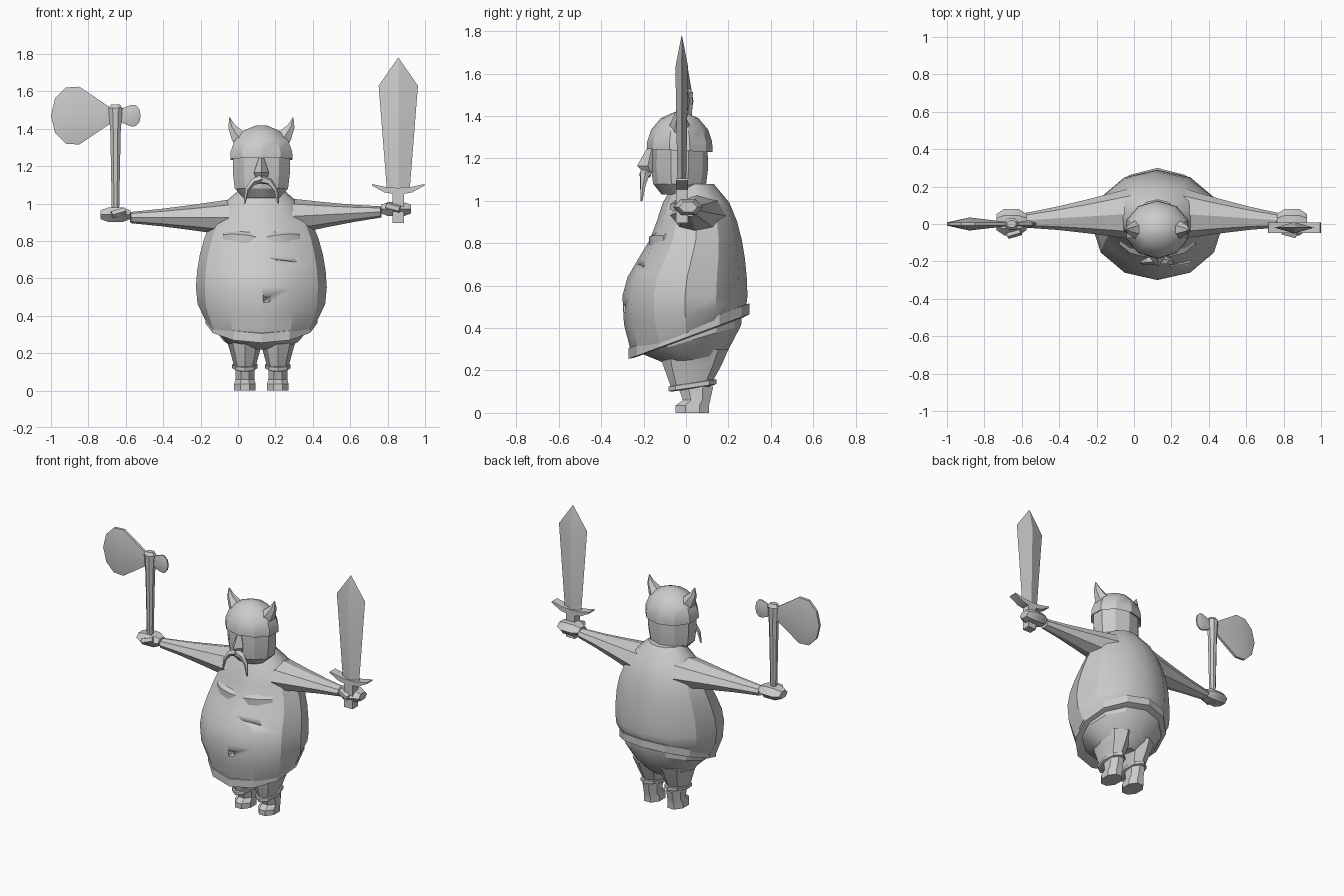
import bpy, bmesh
from math import pi, sin, cos, radians, sqrt
from mathutils import Vector

cube = bpy.data.objects.get("Cube")
if cube:
    bpy.data.objects.remove(cube, do_unlink=True)

clay = bpy.data.materials.new("clay grey")
clay.use_nodes = True
GREY = (.6, .6, .6, 1)
clay.diffuse_color = GREY
clay.node_tree.nodes["Principled BSDF"].inputs["Base Color"].default_value = GREY

CENTRE = .125  # body centre line
SIDES = {"right": -1, "left": 1}
THIRDS = [i / 3 for i in range(4)]


def finish(name, bm):
    bmesh.ops.recalc_face_normals(bm, faces=bm.faces)
    mesh = bpy.data.meshes.new(name)
    bm.to_mesh(mesh)
    bm.free()
    part = bpy.data.objects.new(name, mesh)
    bpy.context.collection.objects.link(part)
    mesh.materials.append(clay)
    bpy.ops.object.select_all(action='DESELECT')
    part.select_set(True)
    bpy.context.view_layer.objects.active = part
    bpy.ops.object.shade_smooth_by_angle(angle=radians(28))
    return part


def skin(name, rings):
    """Closed surface through rings of points."""
    bm = bmesh.new()
    loops = [[bm.verts.new(point) for point in ring] for ring in rings]
    for low, high in zip(loops, loops[1:]):
        for i in range(len(low)):
            bm.faces.new((low[i - 1], low[i], high[i], high[i - 1]))
    bm.faces.new(loops[0])
    bm.faces.new(loops[-1])
    return finish(name, bm)


def angles(sides, turned):
    """Even angles around a section, turned by half a side if asked."""
    return [(k + turned / 2) * 2 * pi / sides for k in range(sides)]


def level_ring(x, around, z, width, depth, y=0, tilt=0):
    ring = [Vector((x + width * cos(a), y + depth * sin(a), z)) for a in around]
    return [p + Vector((0, 0, tilt * p.y)) for p in ring]


def stack(name, rows, x=CENTRE, sides=12, turned=False):
    """Rows of height, half width, half depth, then optional y and tilt."""
    around = angles(sides, turned)
    return skin(name, [level_ring(x, around, *row) for row in rows])


def tube(name, path, sides=6, turned=False):
    """Path of point, horizontal radius, vertical radius."""
    points = [Vector(step[0]) for step in path]
    rings = []
    for i, (_, across, up) in enumerate(path):
        way = points[min(i + 1, len(points) - 1)] - points[max(i - 1, 0)]
        turn = way.to_track_quat('Z', 'Y')
        rings.append([points[i] + turn @ Vector((across * cos(a), up * sin(a), 0))
                      for a in angles(sides, turned)])
    return skin(name, rings)


def carve(target, cutter):
    cutter.hide_render = True
    mod = target.modifiers.new("carve", 'BOOLEAN')
    mod.operation, mod.solver, mod.object = 'DIFFERENCE', 'EXACT', cutter
    bpy.context.view_layer.objects.active = target
    bpy.ops.object.modifier_apply(modifier=mod.name)
    bpy.data.objects.remove(cutter, do_unlink=True)


def torso_row(z):
    """Egg-shaped body: the back stays full while the chest recedes."""
    rise = z - .53
    swell = sqrt(1 - (rise / (.58 if rise > 0 else .3)) ** 2)
    recede = min(1, max(0, (z - .6) * 4))
    front = -.3 * swell * (1 - .4 * recede)
    back = .29 * swell ** .7
    return z, .35 * swell, (back - front) / 2, (back + front) / 2, max(0, -rise) * 2.4


# Torso with a navel and a belly crease
torso = stack("torso", [torso_row(.375 + .705 * i / 8) for i in range(9)])
carve(torso, tube("navel_cutter", [((.155, -.34, .49), .06, .06), ((.155, -.26, .49), .005, .005)],
                  sides=4, turned=True))
carve(torso, tube("crease_cutter", [((CENTRE + .25 * t, -.28 + .08 * t, .71 - .03 * t),
                                     .005 + .03 * sin(pi * t), .002 + .01 * sin(pi * t))
                                    for t in THIRDS], sides=4))

# Sagging chest
for word, side in SIDES.items():
    tube(word + "_chest", [((CENTRE + side * .2 * t, -.14 + .05 * t * t, .8 + .02 * t),
                            .02 + .03 * sin(pi * t), .03 + .02 * sin(pi * t))
                           for t in THIRDS], turned=True)

# Belt and trousers follow the same slope
SLOPE = .37
stack("belt", [(z, w, w * .95, .015, SLOPE)
               for z, w in ((.35, .27), (.355, .3), (.405, .3), (.41, .27))])
stack("trousers", [(.38, .27, .25, .015, SLOPE), (.335, .265, .23, .03, .3),
                   (.26, .2, .16, .03, .1), (.22, .13, .1, .03)])

# Legs and boots
for word, side in SIDES.items():
    x = CENTRE + side * .088
    stack(word + "_leg", [(.3, .11, .16, .04), (.23, .085, .14, .03), (.12, .055, .09, .02)], x, sides=8)
    stack(word + "_boot_cuff", [(z, w, w + .045, .03, .15)
                                for z, w in ((.11, .05), (.115, .068), (.135, .068), (.14, .05))],
          x, sides=8)
    stack(word + "_boot", [(0, .062, .085, .03), (.035, .062, .085, .03),
                           (.06, .055, .07, .05), (.125, .055, .09, .045)], x, sides=8, turned=True)

# Arms taper from the shoulder to a blocky fist; the left one is raised a little
for word, side in SIDES.items():
    reach, lift = (.64, .03) if side > 0 else (.7, 0)
    arm = []
    for t in (0, .25, .5, .75, 1):
        thin = (1 - t) ** 1.2
        arm.append(((CENTRE + side * (.05 + (reach - .05) * t), .06 - .04 * t, .925 + lift * t),
                    .04 + .115 * thin, .03 + .085 * thin))
    tube(word + "_arm", arm, sides=8)
    wrist, z = CENTRE + side * reach, .94 + lift
    tube(word + "_fist", [((wrist + side * .08 * (1 + t), .01, z), .08 * cos(t), .05 * cos(t))
                          for t in (-1, -.5, .5, 1)])
    tube(word + "_thumb", [((wrist + side * .03, -.04, z + .02), .02, .02),
                           ((wrist + side * .1, -.06, z), .02, .02)], sides=5)

# Head, nose and domed helmet
stack("head", [(1.03, .1, .085, -.03), (1.08, .15, .125, -.03),
               (1.16, .16, .135, -.03), (1.27, .16, .13, -.03)], sides=10, turned=True)
stack("nose", [(1.135, .03, .03, -.17), (1.165, .04, .05, -.18), (1.255, .01, .02, -.16)], sides=4)
dome = [radians(a) for a in (0, 10, 30, 55, 80)]
stack("helmet", [(1.25, .15, .12, -.03), (1.235, .175, .155, -.03, -.05)] +
      [(1.25 + .17 * sin(a), .175 * cos(a), .155 * cos(a), -.03) for a in dome],
      sides=10, turned=True)

# Horns and the two halves of the moustache
for word, side in SIDES.items():
    tube(word + "_horn", [((CENTRE + side * (.09 + .08 * sin(t * pi / 2)), -.03, 1.32 + .14 * t),
                           .062 - .06 * t, .062 - .06 * t) for t in THIRDS])
    tube(word + "_moustache", [((CENTRE + side * .09 * sin(t * pi / 2), -.19 - .02 * t, 1.13 - .13 * t * t),
                                .03 - .025 * t, .025 - .02 * t) for t in THIRDS], sides=5)


def axe_wing(name, socket, middle, width, height, thick):
    """Flared plate, thickest at the middle, thin at its curved edge."""
    z, neck = 1.47, .025
    fan = [radians(a) for a in range(-105, 106, 35)]
    outline = [(middle + width * cos(a), z + height * sin(a)) for a in fan]
    outline += [(socket, z + neck), (socket, z - neck)]
    bm = bmesh.new()
    rims = []
    for face in (-1, 1):
        hub = bm.verts.new((middle, face * thick, z))
        rim = [bm.verts.new((px, face * thick / 4, pz)) for px, pz in outline]
        for i in range(len(rim)):
            bm.faces.new((hub, rim[i - 1], rim[i]))
        rims.append(rim)
    front, rear = rims
    for i in range(len(front)):
        bm.faces.new((front[i - 1], front[i], rear[i], rear[i - 1]))
    finish(name, bm)


# Axe in the right hand
GRIP = -.655
stack("axe_handle", [(.9, .02, .02), (1.38, .03, .03), (1.51, .04, .035), (1.53, .025, .02)],
      GRIP, sides=8, turned=True)
axe_wing("axe_blade", GRIP, -.88, -.12, .16, .035)
axe_wing("axe_spike", GRIP, -.56, .04, .06, .02)

# Sword in the left hand
HILT, PLANE = .857, -.02
stack("sword_grip", [(z, .045, .04, PLANE) for z in (.895, 1.06)], HILT, sides=4, turned=True)
tube("sword_guard", [((HILT + .14 * t, PLANE, 1.065 + .035 * t * t), .04, .026 - .02 * t * t)
                     for t in (-1, -.5, 0, .5, 1)], sides=4, turned=True)
stack("sword_blade", [(1.06, .06, .02, PLANE), (1.63, .105, .03, PLANE), (1.78, .001, .001, PLANE)],
      HILT, sides=4)
